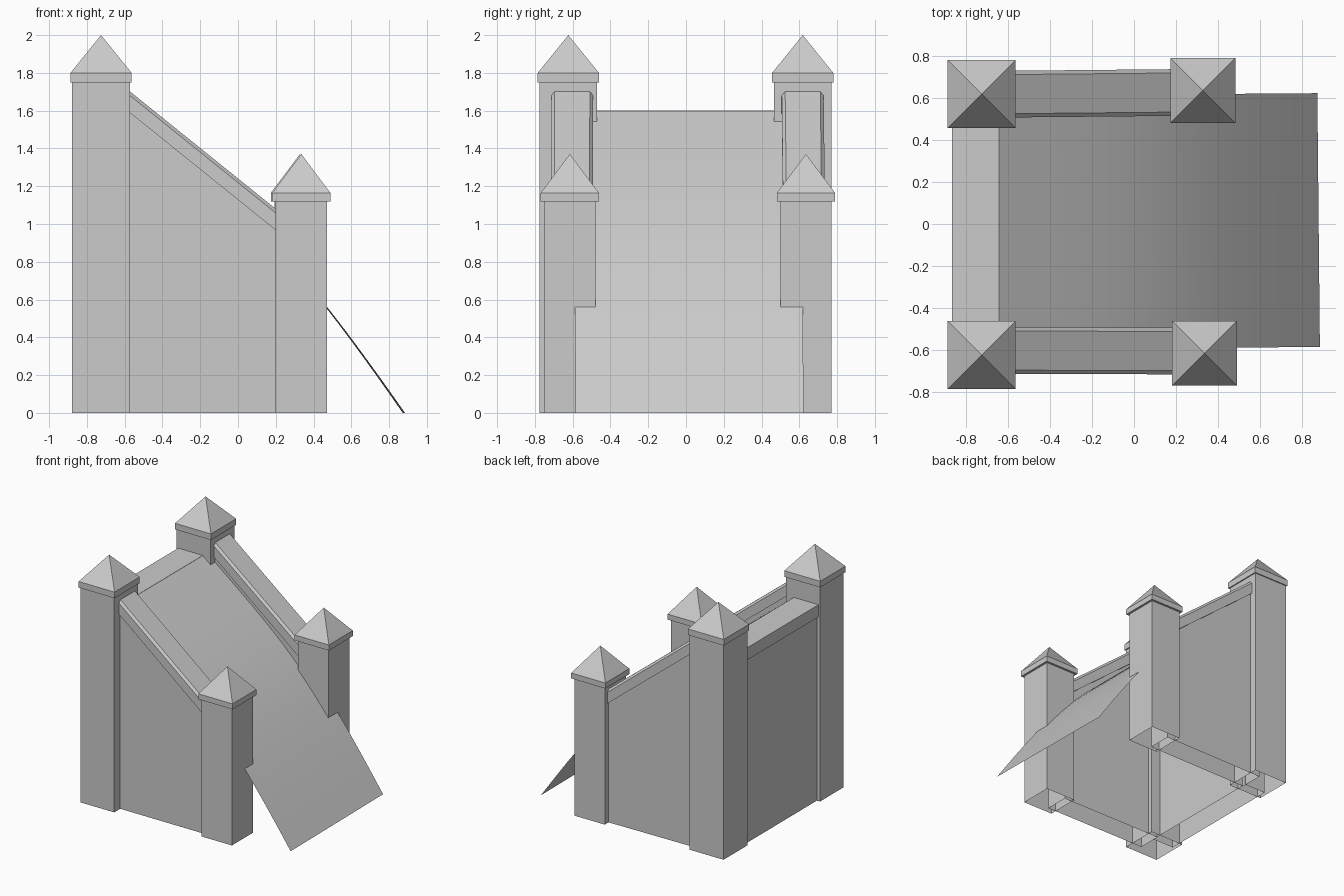
import bpy, bmesh

if "Cube" in bpy.data.objects:
    bpy.data.objects.remove(bpy.data.objects["Cube"])


def loft(name, rings, caps=(True, True)):
    """Skin a list of equal-length rings, optionally closing each end."""
    bm = bmesh.new()
    rows = [[bm.verts.new(p) for p in ring] for ring in rings]
    n = len(rows[0])
    for a, b in zip(rows, rows[1:]):
        for i in range(n):
            j = (i + 1) % n
            bm.faces.new((a[i], a[j], b[j], b[i]))
    if caps[0]:
        bm.faces.new(rows[0][::-1])
    if caps[1]:
        bm.faces.new(rows[-1])
    bmesh.ops.remove_doubles(bm, verts=bm.verts, dist=1e-5)
    bmesh.ops.recalc_face_normals(bm, faces=bm.faces)
    return finish(name, bm)


def finish(name, bm):
    mesh = bpy.data.meshes.new(name)
    bm.to_mesh(mesh)
    bm.free()
    ob = bpy.data.objects.new(name, mesh)
    bpy.context.collection.objects.link(ob)
    return ob


def square(x, y, r, z):
    return [(x - r, y - r, z), (x + r, y - r, z), (x + r, y + r, z), (x - r, y + r, z)]


def post(name, x, y, r, cap_r, cap_z, eave_z, top):
    # hollow shaft, open underneath
    loft(name, [square(x, y, r, 0), square(x, y, r, cap_z + 0.01)], (False, True))
    # square cap slab with pyramid roof
    bm = bmesh.new()
    low = [bm.verts.new(p) for p in square(x, y, cap_r, cap_z)]
    high = [bm.verts.new(p) for p in square(x, y, cap_r, eave_z)]
    tip = bm.verts.new((x, y, top))
    bm.faces.new(low[::-1])
    for i in range(4):
        j = (i + 1) % 4
        bm.faces.new((low[i], low[j], high[j], high[i]))
        bm.faces.new((high[i], high[j], tip))
    finish(name + "_cap", bm)


# Corner posts
post("tall_post_front", -0.725, -0.623, 0.153, 0.162, 1.75, 1.80, 2.0)
post("tall_post_rear", -0.725, 0.618, 0.153, 0.162, 1.75, 1.80, 2.0)
post("short_post_front", 0.335, -0.615, 0.136, 0.154, 1.12, 1.165, 1.37)
post("short_post_rear", 0.328, 0.635, 0.136, 0.154, 1.12, 1.165, 1.37)

# Side walls with sloping chamfered coping
X0, X1 = -0.66, 0.27


def rail_z(x):
    return 1.70 - 0.805 * (x + 0.57)


for side, y0, y1 in (("front", -0.602, -0.604), ("rear", 0.617, 0.626)):
    wall, rail = [], []
    for x, y in ((X0, y0), (X1, y1)):
        t = rail_z(x)
        wall.append([(x, y - 0.097, 0), (x, y + 0.097, 0),
                     (x, y + 0.097, t - 0.1), (x, y - 0.097, t - 0.1)])
        rail.append([(x, y + dy, t + dz) for dy, dz in (
            (-0.111, -0.113), (0.111, -0.113), (0.111, -0.022),
            (0.093, 0), (-0.093, 0), (-0.111, -0.022))])
    ob = loft("side_wall_" + side, wall)
    loft("side_coping_" + side, rail)

# Back wall and its flat coping
for name, xa, xb, za, zb in (("back_wall", -0.85, -0.655, 0, 1.51),
                             ("back_coping", -0.865, -0.643, 1.5, 1.6)):
    loft(name, [[(xa, y, za), (xb, y, za), (xb, y, zb), (xa, y, zb)]
                for y in (-0.55, 0.55)])

# Open undersides of the walls
for name in ("side_wall_front", "side_wall_rear", "back_wall"):
    me = bpy.data.objects[name].data
    bm = bmesh.new()
    bm.from_mesh(me)
    under = [f for f in bm.faces if all(v.co.z < 1e-4 for v in f.verts)]
    bmesh.ops.delete(bm, geom=under, context='FACES_ONLY')
    bm.to_mesh(me)
    bm.free()

# Curved sheet ramp, slightly skewed at its foot
ctrl = ((-0.645, 1.6), (0.08, 1.03), (0.26, 0.885), (0.878, 0.0))
bm = bmesh.new()
rows = []
N = 24
for k in range(N + 1):
    t = k / N
    w = ((1 - t) ** 3, 3 * t * (1 - t) ** 2, 3 * t * t * (1 - t), t ** 3)
    x = sum(a * p[0] for a, p in zip(w, ctrl))
    z = sum(a * p[1] for a, p in zip(w, ctrl))
    rows.append([bm.verts.new((x + 0.006 * t, -0.595 + 0.01 * t, z)),
                 bm.verts.new((x - 0.006 * t, 0.61 + 0.012 * t, z))])
for a, b in zip(rows, rows[1:]):
    f = bm.faces.new((a[0], b[0], b[1], a[1]))
    f.smooth = True
finish("ramp", bm)
